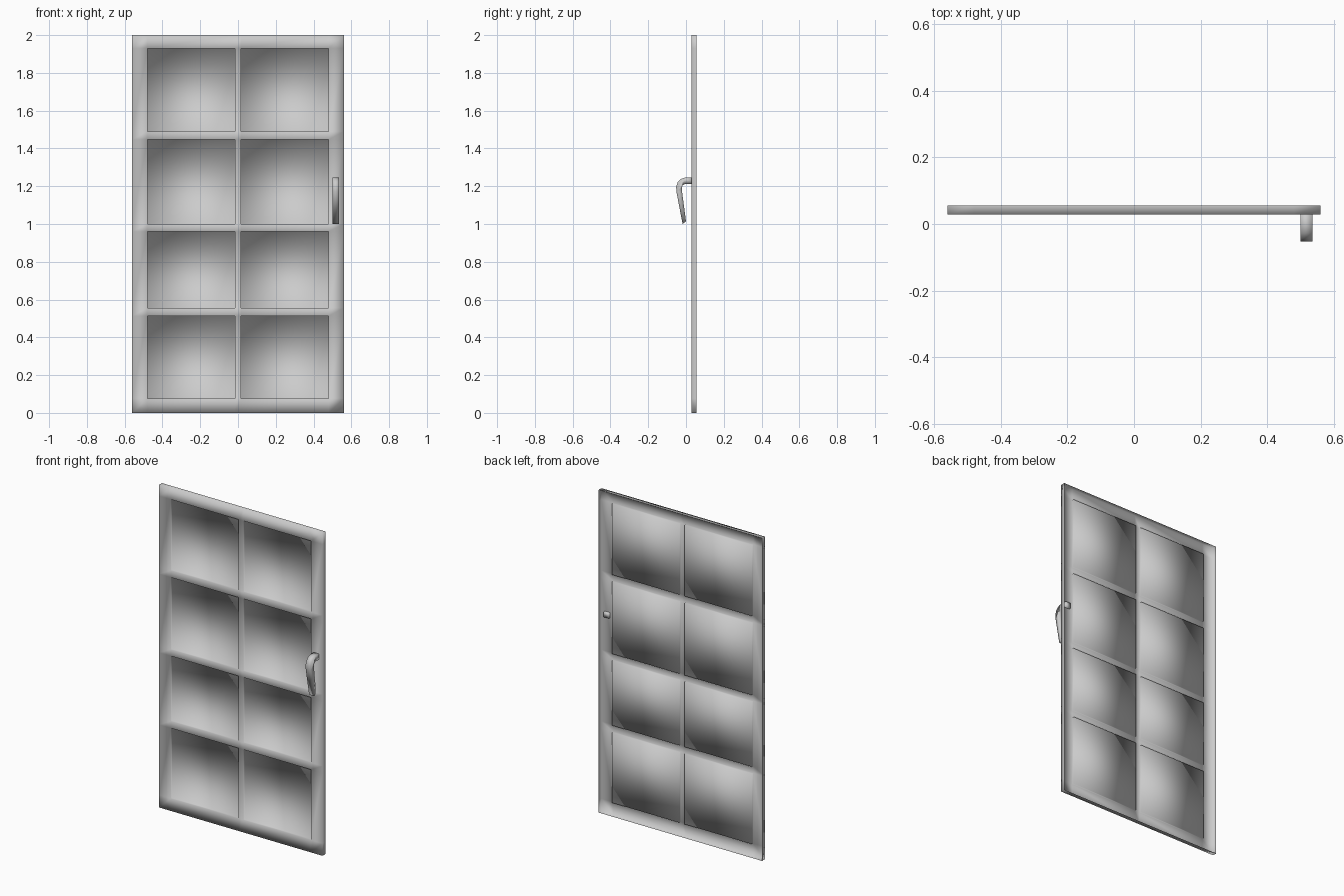
import bpy, bmesh

if "Cube" in bpy.data.objects:
    bpy.data.objects.remove(bpy.data.objects["Cube"])

FRONT, BACK, RECESS = 0.028, 0.055, 0.012


def make_object(name, bm):
    mesh = bpy.data.meshes.new(name)
    bm.to_mesh(mesh)
    bm.free()
    mesh.shade_smooth()
    obj = bpy.data.objects.new(name, mesh)
    bpy.context.collection.objects.link(obj)
    return obj


# Door panel: open-backed shell with a 2 x 4 grid of recessed panes
xs = [-0.56, -0.48, -0.017, 0.017, 0.48, 0.56]
zs = [0.0, 0.077, 0.513, 0.556, 0.96, 1.0, 1.447, 1.49, 1.93, 2.0]
bm = bmesh.new()
grid = [[bm.verts.new((x, FRONT, z)) for z in zs] for x in xs]


def is_pane(i, j):
    return i % 2 == 1 and j % 2 == 1


for i in range(len(xs) - 1):
    for j in range(len(zs) - 1):
        ring = [grid[i][j], grid[i + 1][j], grid[i + 1][j + 1], grid[i][j + 1]]
        if is_pane(i, j):
            # recess walls and pane sheet
            deep = [bm.verts.new((v.co.x, FRONT + RECESS, v.co.z)) for v in ring]
            for k in range(4):
                n = (k + 1) % 4
                bm.faces.new((ring[k], ring[n], deep[n], deep[k]))
            bm.faces.new(deep)
        else:
            bm.faces.new(ring)

# Outer rim folded back
rim = [e for e in bm.edges if e.is_boundary]
result = bmesh.ops.extrude_edge_only(bm, edges=rim)
for v in result["geom"]:
    if isinstance(v, bmesh.types.BMVert):
        v.co.y = BACK
bmesh.ops.recalc_face_normals(bm, faces=bm.faces)
if next(f for f in bm.faces if abs(f.normal.y) > 0.9).normal.y > 0:
    bmesh.ops.reverse_faces(bm, faces=bm.faces)
make_object("door_panel", bm)

# Lever handle: side profile (y, z) extruded across x
profile = [(0.04, 1.245), (-0.008, 1.245), (-0.028, 1.238), (-0.044, 1.222),
           (-0.052, 1.198), (-0.051, 1.172), (-0.018, 1.0), (0.0, 1.014),
           (-0.021, 1.172), (-0.022, 1.192), (-0.018, 1.205), (-0.006, 1.212),
           (0.04, 1.212)]
bm = bmesh.new()
cap = bm.faces.new([bm.verts.new((0.5, y, z)) for y, z in profile])
ext = bmesh.ops.extrude_face_region(bm, geom=[cap])
for v in ext["geom"]:
    if isinstance(v, bmesh.types.BMVert):
        v.co.x = 0.536
bmesh.ops.recalc_face_normals(bm, faces=bm.faces)
make_object("door_handle", bm)
